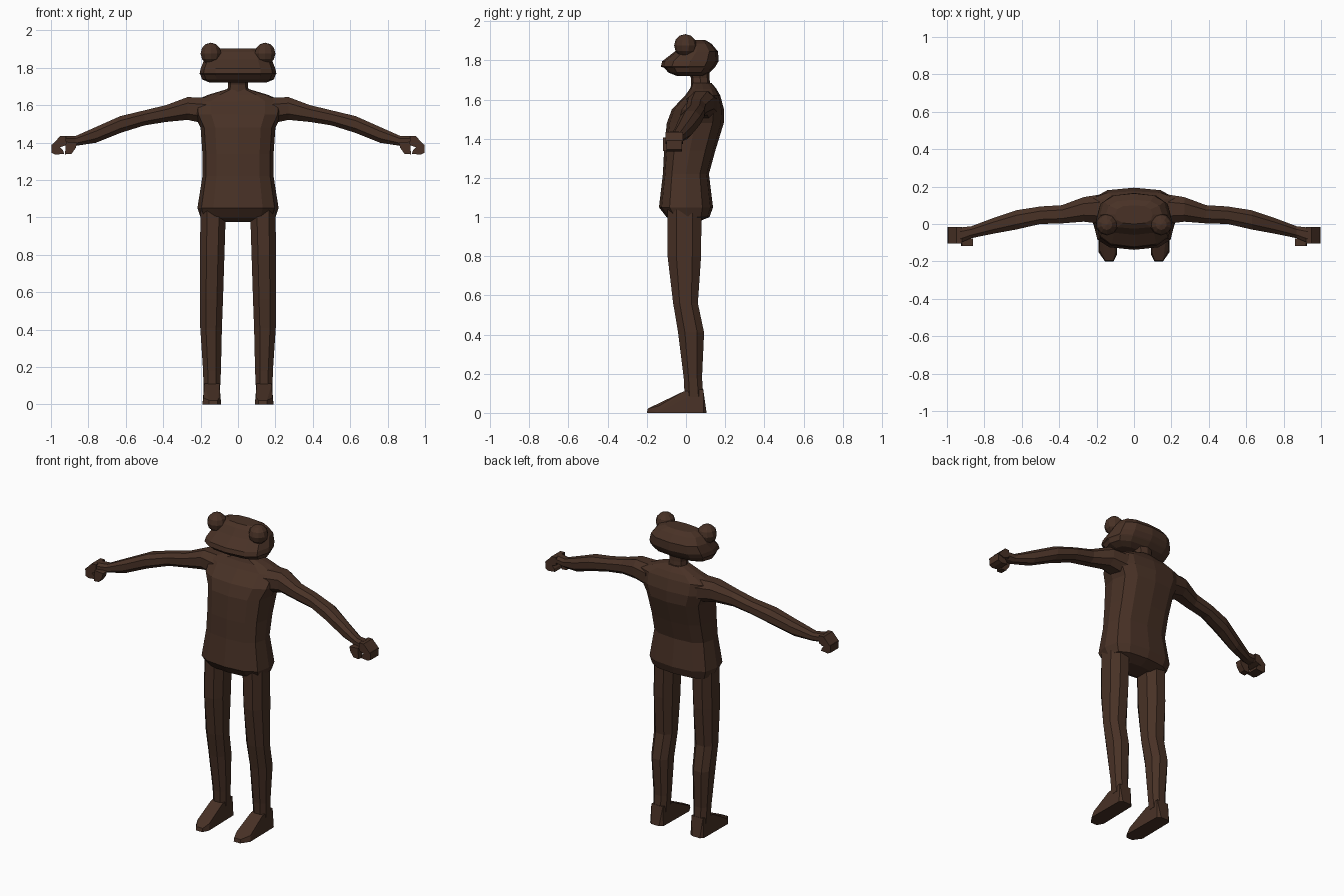
import bpy, bmesh, math
from mathutils import Vector

mat = bpy.data.materials.new("dark_brown")
mat.diffuse_color = (0.065, 0.031, 0.019, 1)


def finish(name, bm):
    bmesh.ops.recalc_face_normals(bm, faces=bm.faces)
    me = bpy.data.meshes.new(name)
    bm.to_mesh(me)
    bm.free()
    me.materials.append(mat)
    ob = bpy.data.objects.new(name, me)
    bpy.context.collection.objects.link(ob)
    return ob


def oval(n, power, turn=0.0):
    """Unit rounded-box outline with n corners."""
    pts = []
    for i in range(n):
        a = math.tau * i / n + turn
        c, s = math.cos(a), math.sin(a)
        pts.append((math.copysign(abs(c) ** power, c), math.copysign(abs(s) ** power, s)))
    return pts


def loft(name, rings):
    bm = bmesh.new()
    loops = [[bm.verts.new(p) for p in r] for r in rings]
    n = len(loops[0])
    for a, b in zip(loops, loops[1:]):
        for i in range(n):
            j = (i + 1) % n
            bm.faces.new((a[i], a[j], b[j], b[i]))
    bm.faces.new(loops[0])
    bm.faces.new(loops[-1])
    return finish(name, bm)


def upright(name, rows, n, power, turn=0.0):
    """Rows of z, x min, x max, y front, y back."""
    return loft(name, [[Vector(((x0 + x1) / 2 + u * (x1 - x0) / 2,
                                (y0 + y1) / 2 + v * (y1 - y0) / 2, z))
                        for u, v in oval(n, power, turn)] for z, x0, x1, y0, y1 in rows])


def hull(name, pts):
    bm = bmesh.new()
    for p in pts:
        bm.verts.new(p)
    res = bmesh.ops.convex_hull(bm, input=bm.verts)
    bmesh.ops.dissolve_limit(bm, angle_limit=0.02, verts=bm.verts, edges=bm.edges)
    return finish(name, bm)


def symmetric(name, rows, n, power):
    return upright(name, [(z, -h, h, a, b) for z, h, a, b in rows], n, power)


# Torso with flared hem and rounded upper back
symmetric("torso", [(0.975, 0.11, -0.05, 0.06), (1.0, 0.20, -0.10, 0.12),
                    (1.05, 0.217, -0.138, 0.138), (1.22, 0.19, -0.118, 0.117),
                    (1.34, 0.19, -0.112, 0.15), (1.48, 0.20, -0.098, 0.193),
                    (1.55, 0.235, -0.072, 0.194), (1.62, 0.24, -0.005, 0.175),
                    (1.655, 0.16, 0.02, 0.155), (1.685, 0.06, 0.03, 0.13)], 12, 0.72)

# Neck
symmetric("neck", [(1.66, 0.06, 0.025, 0.125), (1.71, 0.052, 0.025, 0.12),
                   (1.76, 0.06, 0.0, 0.12)], 8, 0.8)

# Wide flat head, with a lip step at the mouth
symmetric("head", [(1.72, 0.15, -0.045, 0.085), (1.738, 0.192, -0.09, 0.12),
                   (1.762, 0.20, -0.112, 0.145), (1.768, 0.205, -0.128, 0.15),
                   (1.795, 0.20, -0.122, 0.166), (1.845, 0.18, -0.058, 0.164),
                   (1.885, 0.15, -0.025, 0.13), (1.903, 0.10, 0.0, 0.10)], 12, 0.75)

for s, side in ((1, "left"), (-1, "right")):
    # Bulging eye
    bm = bmesh.new()
    bmesh.ops.create_uvsphere(bm, u_segments=10, v_segments=6, radius=0.058)
    finish("eye_" + side, bm).location = (s * 0.145, -0.003, 1.876)

    # Leg
    leg = [(1.04, 0.06, 0.205, -0.10, 0.085), (0.8, 0.068, 0.208, -0.10, 0.083),
           (0.56, 0.076, 0.207, -0.07, 0.065), (0.41, 0.082, 0.206, -0.045, 0.097),
           (0.18, 0.088, 0.19, -0.015, 0.085), (0.08, 0.093, 0.187, -0.01, 0.092)]
    upright("leg_" + side, [(z, *sorted((s * a, s * b)), y0, y1) for z, a, b, y0, y1 in leg],
            8, 0.85, math.pi / 8)

    # Wedge foot
    foot = [(x, y, 0) for x, y in ((0.095, 0.09), (0.115, 0.105), (0.17, 0.105), (0.187, 0.09),
                                   (0.19, -0.15), (0.155, -0.2), (0.11, -0.2), (0.09, -0.16))]
    foot += [(0.11, -0.195, 0.022), (0.155, -0.195, 0.022), (0.185, -0.14, 0.035),
             (0.095, -0.15, 0.04), (0.1, -0.012, 0.11), (0.18, -0.012, 0.11),
             (0.1, 0.088, 0.12), (0.18, 0.088, 0.12)]
    hull("foot_" + side, [(s * x, y, z) for x, y, z in foot])

    # Arm: x, y centre, z centre, y radius, z radius
    arm = [(0.17, 0.08, 1.57, 0.085, 0.075), (0.27, 0.078, 1.582, 0.07, 0.065),
           (0.385, 0.052, 1.555, 0.052, 0.048), (0.5, 0.047, 1.532, 0.05, 0.043),
           (0.63, 0.022, 1.496, 0.055, 0.048), (0.76, -0.012, 1.441, 0.044, 0.045),
           (0.87, -0.044, 1.408, 0.034, 0.028), (0.93, -0.06, 1.412, 0.044, 0.026)]
    loft("arm_" + side, [[Vector((s * x, y + u * ry, z + v * rz))
                          for u, v in oval(8, 0.85, math.pi / 8)] for x, y, z, ry, rz in arm])

    # Curled fingers and thumb
    knuckles = [(0.92, 1.435), (0.95, 1.435), (0.997, 1.385), (0.96, 1.372), (0.92, 1.385)]
    hull("knuckles_" + side, [(s * x, y, z) for x, z in knuckles for y in (-0.105, -0.015)])
    tips = [(0.997, 1.39), (0.997, 1.345), (0.975, 1.335), (0.93, 1.34), (0.935, 1.358), (0.96, 1.385)]
    hull("fingers_" + side, [(s * x, y, z) for x, z in tips for y in (-0.1, -0.02)])
    thumb = [(0.86, 1.40), (0.92, 1.405), (0.905, 1.35), (0.925, 1.337), (0.89, 1.34), (0.868, 1.37)]
    hull("thumb_" + side, [(s * x, y, z) for x, z in thumb for y in (-0.118, -0.078)])
